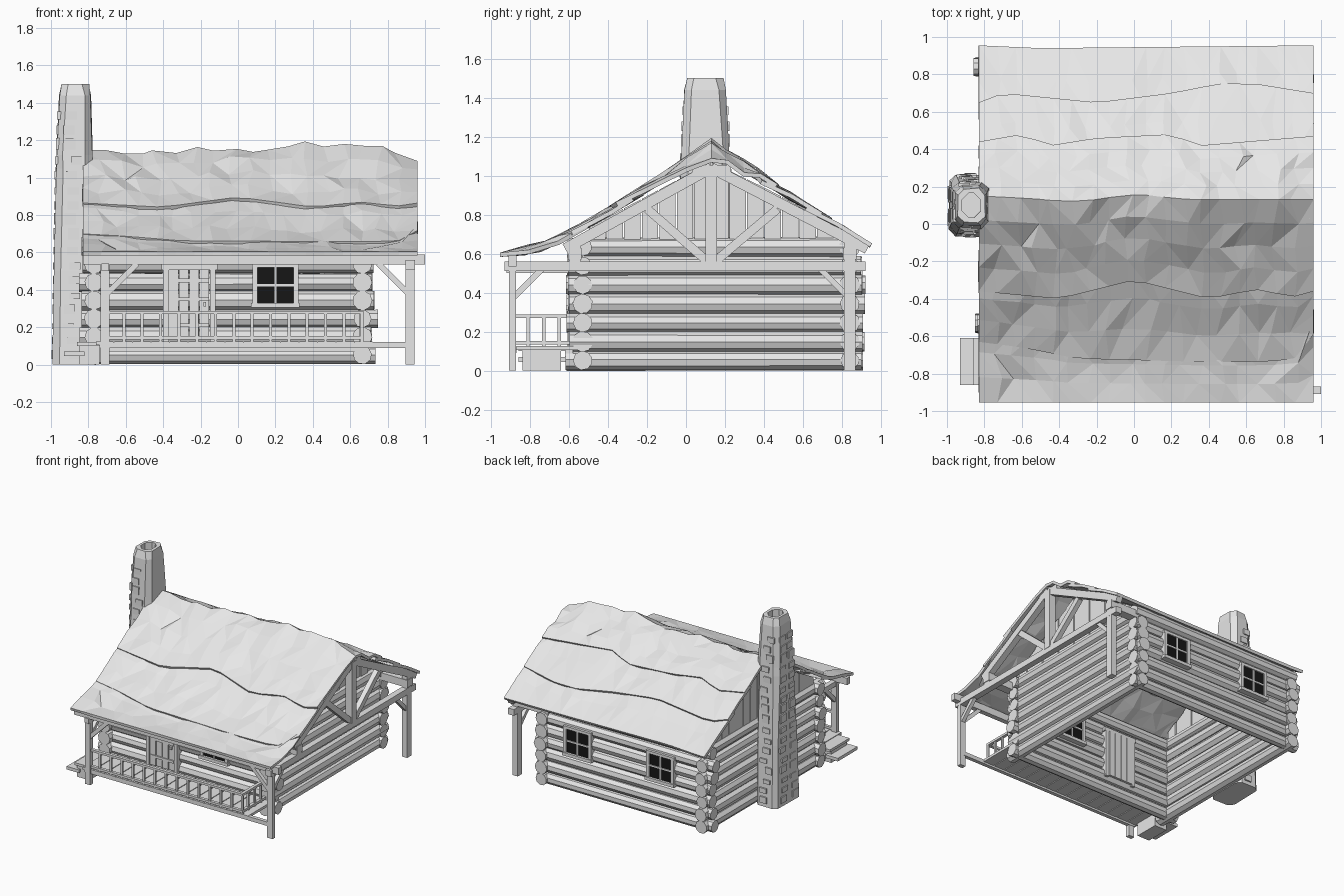
import bpy, bmesh, math, random
from mathutils import Vector, Matrix

random.seed(4)
cube = bpy.data.objects.get("Cube")
if cube:
    bpy.data.objects.remove(cube, do_unlink=True)


def material(name, value):
    m = bpy.data.materials.new(name)
    m.use_nodes = True
    col = (value, value, value, 1)
    m.diffuse_color = col
    m.node_tree.nodes["Principled BSDF"].inputs["Base Color"].default_value = col
    return m


GREY = material("plain grey", 0.8)
DARK = material("dark glass", 0.008)


def finish(name, bm, mat=GREY):
    bmesh.ops.recalc_face_normals(bm, faces=bm.faces)
    mesh = bpy.data.meshes.new(name)
    bm.to_mesh(mesh)
    bm.free()
    mesh.materials.append(mat)
    ob = bpy.data.objects.new(name, mesh)
    bpy.context.collection.objects.link(ob)
    return ob


def box(bm, x0, x1, y0, y1, z0, z1):
    mat = Matrix.Translation(((x0 + x1) / 2, (y0 + y1) / 2, (z0 + z1) / 2))
    mat = mat @ Matrix.Diagonal((x1 - x0, y1 - y0, z1 - z0, 1))
    return bmesh.ops.create_cube(bm, size=1, matrix=mat)["verts"]


def beam(bm, a, b, w, h):
    a, b = Vector(a), Vector(b)
    d = b - a
    mat = Matrix.Translation((a + b) / 2) @ d.to_track_quat('X', 'Z').to_matrix().to_4x4()
    bmesh.ops.create_cube(bm, size=1, matrix=mat @ Matrix.Diagonal((d.length, w, h, 1)))


def log(bm, a, b):
    a, b = Vector(a), Vector(b)
    d = b - a
    mat = Matrix.Translation((a + b) / 2) @ d.to_track_quat('Z', 'Y').to_matrix().to_4x4()
    bmesh.ops.create_cone(bm, cap_ends=True, segments=9, radius1=random.uniform(.047, .055),
                          radius2=random.uniform(.047, .055), depth=d.length,
                          matrix=mat @ Matrix.Rotation(random.random(), 4, 'Z'))


def lerp(points, t):
    for (a, u), (b, v) in zip(points, points[1:]):
        if t <= b:
            return u + (v - u) * max(0, (t - a) / (b - a))
    return points[-1][1]


SLOPE = [(-.96, .6), (-.72, .645), (-.6, .695), (-.37, .825), (.13, 1.09), (.45, .935), (.69, .8), (.95, .65)]
RIDGE = [(-.83, .03), (-.5, .02), (.1, .04), (.3, .06), (.6, .04), (.8, .03), (.96, -.02)]
FRONT_Y, BACK_Y, RIGHT_X, LEFT_X = -.53, .84, .665, -.77
END_X, PORCH_Y, POST_X = .92, -.89, -.71

# Log walls with crossing corners
for name, x in (("right_log_wall", RIGHT_X), ("left_log_wall", LEFT_X)):
    bm = bmesh.new()
    for i in range(7):
        z = .052 + .097 * i
        end = .86 if i == 6 else .91 + random.uniform(-.015, .01)
        log(bm, (x, -.61 + random.uniform(-.01, .015), z), (x, end, z))
    finish(name, bm)
for name, y in (("front_log_wall", FRONT_Y), ("back_log_wall", BACK_Y)):
    bm = bmesh.new()
    for i in range(7):
        z = .052 + .097 * i
        log(bm, (-.85 + random.uniform(-.01, .02), y, z), (.73 + random.uniform(-.02, .02), y, z))
    finish(name, bm)

# Vertical gable boards trimmed to the roof slope
for name, x in (("right_gable_boards", RIGHT_X), ("left_gable_boards", LEFT_X)):
    bm = bmesh.new()
    for k in range(-7, 7):
        y = .13 + .09 * k
        off = .006 * (k % 2)
        for v in box(bm, x - .02, x + .02 + off, y + .003, y + .087, .66, .8):
            if v.co.z > .7:
                v.co.z = lerp(SLOPE, v.co.y) - .02
    finish(name, bm)

# Layered wavy roof: each layer is a strip between two wavy edges
UPPER_FRONT = [(-.83, -.36), (-.4, -.4), (0, -.3), (.4, -.4), (.65, -.35), (.85, -.39), (.96, -.36)]
LOWER_FRONT = [(-.83, -.63), (-.6, -.66), (-.3, -.72), (.5, -.74), (.85, -.73), (.96, -.59)]
UPPER_BACK = [(-.83, .44), (-.6, .48), (-.45, .42), (-.2, .46), (.2, .48), (.35, .42), (.96, .47)]
LOWER_BACK = [(-.83, .65), (-.7, .7), (-.2, .65), (.2, .7), (.45, .75), (.65, .75), (.96, .7)]
EAVE_FRONT = [(-.83, -.955), (.96, -.955)]
EAVE_BACK = [(-.83, .955), (-.5, .94), (.96, .955)]
CREST = [(-.83, .15), (-.3, .12), (0, .16), (.3, .13), (.96, .13)]


def roof_layer(name, edges, rows, lift, overlap=0):
    bm = bmesh.new()
    cols = 18
    grid = []
    for i in range(cols + 1):
        x = -.83 + 1.79 * i / cols
        ys = [lerp(e, x) for e in edges]
        ys[0] += overlap
        line = []
        for s in range(len(ys) - 1):
            line += [ys[s] + (ys[s + 1] - ys[s]) * r / rows for r in range(rows)]
        line.append(ys[-1])
        column = []
        for j, y in enumerate(line):
            inner = 0 < j < len(line) - 1
            jog = random.uniform(-.016, .016) if inner else 0
            z = lerp(SLOPE, y) + lift + jog
            z += lerp(RIDGE, x) * max(0, 1 - abs(y - .13) / .35)
            dx = random.uniform(-.03, .03) if inner and 0 < i < cols else 0
            column.append(bm.verts.new((x + dx, y, z)))
        grid.append(column)
    for a, b in zip(grid, grid[1:]):
        for j in range(len(a) - 1):
            q = (a[j], b[j], b[j + 1], a[j + 1])
            if random.random() < .5:
                bm.faces.new(q[:3])
                bm.faces.new((q[0], q[2], q[3]))
            else:
                bm.faces.new((q[0], q[1], q[3]))
                bm.faces.new(q[1:])
    ob = finish(name, bm)
    if ob.data.polygons[0].normal.z < 0:
        ob.data.flip_normals()
    solid = ob.modifiers.new("thickness", 'SOLIDIFY')
    solid.thickness = .022
    solid.offset = -1


roof_layer("roof_top_layer", [UPPER_FRONT, CREST, UPPER_BACK], 4, .034)
roof_layer("roof_front_middle", [UPPER_FRONT, LOWER_FRONT], 3, .017, .08)
roof_layer("roof_front_eave", [LOWER_FRONT, EAVE_FRONT], 3, .004, .08)
roof_layer("roof_back_middle", [UPPER_BACK, LOWER_BACK], 2, .017, -.08)
roof_layer("roof_back_eave", [LOWER_BACK, EAVE_BACK], 2, .002, -.08)

# Posts and horizontal beams
bm = bmesh.new()
for x, y in ((POST_X, PORCH_Y), (END_X, PORCH_Y), (END_X, BACK_Y)):
    top = .66 if y > 0 else .56
    w = .034 if y > 0 else .022
    box(bm, x - .024, x + .024, y - w + .005, y + w - .005, 0, top)
finish("posts", bm)
bm = bmesh.new()
box(bm, -.83, 1, -.91, -.87, .535, .59)
box(bm, END_X - .025, END_X + .025, -.93, .92, .51, .56)
box(bm, POST_X - .02, POST_X + .02, -.92, FRONT_Y, .5, .54)
for y in (-.57, BACK_Y):
    box(bm, .62, .95, y - .035, y + .035, .57, .63)
finish("beams", bm)

# Open truss at the overhanging end
bm = bmesh.new()
for y in (-.62, .93):
    beam(bm, (END_X, .13, 1.04), (END_X, y, .625), .05, .055)
for y, z in ((-.2, .83), (.47, .83)):
    beam(bm, (END_X, .13 + math.copysign(.02, y), .56), (END_X, y, z), .04, .045)
box(bm, END_X - .028, END_X + .028, .1, .16, .55, 1.04)
box(bm, END_X - .025, END_X + .025, -.6, -.54, .55, .65)
box(bm, END_X - .02, END_X + .02, .03, .23, 1.015, 1.055)
finish("end_truss", bm)

# Knee braces
bm = bmesh.new()
for x, y, dx, dy in ((POST_X, PORCH_Y, 1, 0), (END_X, PORCH_Y, -1, 0), (END_X, PORCH_Y, 0, 1),
                     (END_X, BACK_Y, 0, -1), (POST_X, PORCH_Y, 0, 1)):
    beam(bm, (x + .01 * dx, y + .01 * dy, .38), (x + .17 * dx, y + .17 * dy, .54), .03, .03)
finish("knee_braces", bm)

# Porch floor
bm = bmesh.new()
for i in range(15):
    x = -.76 + .099 * i
    box(bm, x, x + .093, -.9, -.54, .105, .125)
box(bm, -.74, .91, -.9, -.87, .09, .122)
box(bm, -.74, .7, -.62, -.58, .07, .105)
finish("porch_floor", bm)

# Railing along the front and round the right end
bm = bmesh.new()
for z in (.135, .27):
    box(bm, POST_X, .67, -.9, -.875, z, z + .018)
    box(bm, .645, .67, -.9, -.58, z, z + .018)
for i in range(14):
    x = -.61 + .098 * i - .008
    box(bm, x, x + .016, -.896, -.88, .125, .275)
for y in (-.81, -.73, -.65):
    box(bm, .65, .666, y - .008, y + .008, .125, .275)
finish("railing", bm)

# Side steps
bm = bmesh.new()
box(bm, -.85, -.74, -.84, -.64, 0, .1)
box(bm, -.86, -.74, -.86, -.61, .1, .12)
box(bm, -.93, -.82, -.86, -.61, .045, .07)
finish("steps", bm)

# Plank door with frame and cross rails
bm = bmesh.new()
for i in range(4):
    x = -.37 + .055 * i
    box(bm, x, x + .051, -.595 + .004 * (i % 2), -.46, .135, .51)
for x in (-.4, -.15):
    box(bm, x, x + .03, -.605, -.465, .125, .53)
box(bm, -.41, -.11, -.605, -.465, .505, .535)
for z in (.2, .34, .44):
    box(bm, -.365, -.155, -.602, -.59, z, z + .02)
box(bm, -.185, -.17, -.615, -.59, .31, .335)
finish("door", bm)


# Windows run through the wall, with dark panes and four lights
def window(name, x, y):
    d, z0, z1 = .066, .33, .52
    bm = bmesh.new()
    for s in (-.11, .11):
        box(bm, x + s - .013, x + s + .013, y - d, y + d, z0 - .01, z1 + .01)
    box(bm, x - .13, x + .13, y - d - .008, y + d + .008, z0 - .025, z0)
    box(bm, x - .125, x + .125, y - d, y + d, z1, z1 + .022)
    box(bm, x - .006, x + .006, y - d + .004, y + d - .004, z0, z1)
    zm = (z0 + z1) / 2
    box(bm, x - .1, x + .1, y - d + .004, y + d - .004, zm - .006, zm + .006)
    finish(name + "_frame", bm)
    bm = bmesh.new()
    box(bm, x - .1, x + .1, y - d + .011, y + d - .011, z0, z1)
    finish(name + "_panes", bm, DARK)


window("front_window", .2, FRONT_Y)
window("back_left_window", .34, BACK_Y)
window("back_right_window", -.4, BACK_Y)

# Chimney: tapering chamfered shaft with an open top
LEVELS = [(0, .1, .165), (.5, .098, .15), (1.05, .097, .123), (1.12, .095, .122), (1.44, .084, .105), (1.5, .072, .09)]


def center(z):
    return -.89 + .02 * z / 1.5, .1


def ring(bm, z, hx, hy, jog):
    cx, cy = center(z)
    c = .035
    pts = [(hx, c - hy), (hx, hy - c), (hx - c, hy), (c - hx, hy),
           (-hx, hy - c), (-hx, c - hy), (c - hx, -hy), (hx - c, -hy)]
    return [bm.verts.new((cx + x + random.uniform(-jog, jog), cy + y + random.uniform(-jog, jog), z)) for x, y in pts]


bm = bmesh.new()
rings = [ring(bm, z, hx, hy, .005) for z, hx, hy in LEVELS]
rings += [ring(bm, 1.5, .05, .065, 0), ring(bm, 1.4, .05, .065, 0)]
for a, b in zip(rings, rings[1:]):
    for i in range(8):
        j = (i + 1) % 8
        bm.faces.new((a[i], a[j], b[j], b[i]))
bm.faces.new(rings[0])
bm.faces.new(rings[-1])
finish("chimney_shaft", bm)

# Uneven stones set into the chimney faces
bm = bmesh.new()
for i in range(17):
    z = .03 + .08 * i
    h = random.uniform(.03, .065)
    cx, cy = center(z)
    hx = lerp([(l[0], l[1]) for l in LEVELS], z + h)
    hy = lerp([(l[0], l[2]) for l in LEVELS], z + h)
    for side in (-1, 1):
        u = random.uniform(-.04, .02)
        y = cy + side * hy
        box(bm, cx + u - .03, cx + u + .03, y - .009, y + .009, z, z + h)
        v = cy + side * hy * random.uniform(.3, .5)
        box(bm, cx - hx - .007, cx - hx + .02, v - .035, v + .035, z, z + h)
finish("chimney_stones", bm)
